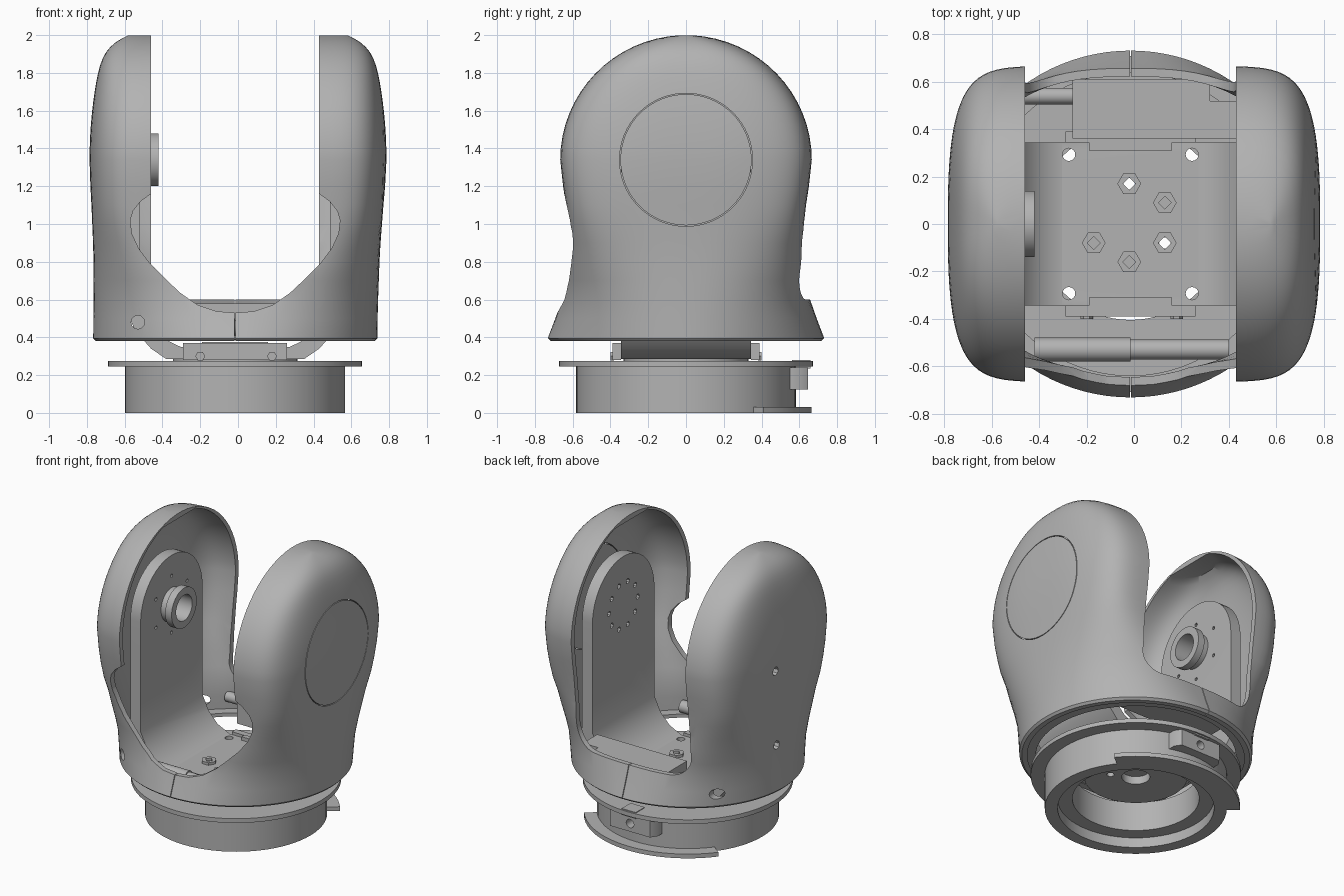
import bpy, bmesh
from math import pi, sin, cos, radians

cube = bpy.data.objects.get("Cube")
if cube:
    bpy.data.objects.remove(cube, do_unlink=True)

grey = bpy.data.materials.new("mid_grey")
grey.use_nodes = True
grey.diffuse_color = (0.45, 0.45, 0.45, 1)
grey.node_tree.nodes["Principled BSDF"].inputs["Base Color"].default_value = (0.45, 0.45, 0.45, 1)
CX = -0.015     # centre line of the base and the fork gap
PIVOT = 1.34    # height of the tilt axis


def finish(name, bm):
    bmesh.ops.recalc_face_normals(bm, faces=bm.faces)
    mesh = bpy.data.meshes.new(name)
    bm.to_mesh(mesh)
    bm.free()
    mesh.materials.append(grey)
    ob = bpy.data.objects.new(name, mesh)
    bpy.context.collection.objects.link(ob)
    return ob


def loft(name, rings):
    """Skin closed rings of equal length and cap both ends."""
    bm = bmesh.new()
    rows = [[bm.verts.new(p) for p in ring] for ring in rings]
    n = len(rows[0])
    for a, b in zip(rows, rows[1:]):
        for i in range(n):
            bm.faces.new((a[i], a[(i + 1) % n], b[(i + 1) % n], b[i]))
    bm.faces.new(rows[0])
    bm.faces.new(rows[-1])
    return finish(name, bm)


def extrude(name, profile, axis, lo, hi):
    """Extrude a 2D outline along x, y or z."""
    place = {"x": lambda p, t: (t, p[0], p[1]),
             "y": lambda p, t: (p[0], t, p[1]),
             "z": lambda p, t: (p[0], p[1], t)}[axis]
    return loft(name, [[place(p, t) for p in profile] for t in (lo, hi)])


def circle(u, v, r, n=32, start=0.0, sweep=2 * pi):
    return [(u + r * cos(start + sweep * i / n), v + r * sin(start + sweep * i / n)) for i in range(n)]


def rod(name, axis, u, v, r, lo, hi, n=32):
    return extrude(name, circle(u, v, r, n), axis, lo, hi)


def box(name, x, y, z):
    return extrude(name, [(x[0], y[0]), (x[1], y[0]), (x[1], y[1]), (x[0], y[1])], "z", *z)


def boolean(ob, cutters, mode="DIFFERENCE"):
    """Apply cutters one by one, then remove them."""
    for cutter in cutters:
        mod = ob.modifiers.new("cut", "BOOLEAN")
        mod.operation, mod.solver, mod.object = mode, "EXACT", cutter
        dg = bpy.context.evaluated_depsgraph_get()
        mesh = bpy.data.meshes.new_from_object(ob.evaluated_get(dg))
        ob.modifiers.clear()
        ob.data = mesh
        bpy.data.objects.remove(cutter, do_unlink=True)
    return ob


def lathe(name, profile, n=72):
    """Revolve a closed (radius, height) outline about the base axis."""
    bm = bmesh.new()
    rows = [[bm.verts.new((CX + r * cos(2 * pi * i / n), r * sin(2 * pi * i / n), z)) for r, z in profile]
            for i in range(n)]
    m = len(profile)
    for k in range(n):
        a, b = rows[k], rows[(k + 1) % n]
        for i in range(m):
            bm.faces.new((a[i], a[(i + 1) % m], b[(i + 1) % m], b[i]))
    return finish(name, bm)


# Fork shell: sections (height, half width, half depth, front flatness, side flatness)
sections = [(0.38, .738, .715, 2, 2), (0.395, .752, .732, 2, 2), (0.5, .752, .692, 2.3, 2.1),
            (0.6, .753, .657, 2.7, 2.2), (0.7, .755, .642, 3.4, 2.3), (0.8, .757, .633, 4.5, 2.4),
            (0.9, .761, .622, 6, 2.5), (1.0, .767, .627, 8, 2.6), (1.1, .773, .637, 9, 2.7),
            (1.2, .78, .652, 9, 2.8), (PIVOT, .786, .667, 9, 2.8)]
for k in range(1, 17):
    t = radians(87) * k / 16
    s = sin(t)
    sections.append((PIVOT + .66 * s, .786 - .09 * s ** 2 - .12 * s ** 12, .667 * cos(t), 9, 2.8))


def section(z, a, b, nx, ny, wall=0.0, count=96):
    shift = CX * max(0, 1 - (z - .38) / .9)
    ring = []
    for i in range(count):
        c, s = cos(2 * pi * i / count), sin(2 * pi * i / count)
        x = abs(c) ** (2 / nx) * (a - wall) * (1 if c > 0 else -1)
        y = abs(s) ** (2 / ny) * max(b - wall, .01) * (1 if s > 0 else -1)
        ring.append((x + shift, y, z))
    return ring


WALL = 0.035
inner = [section(*sec, wall=WALL) for sec in sections if sec[0] < 1.965]
shell = loft("fork_shell", inner[::-1] + [section(*sec) for sec in sections])

# Front opening: a bowl that flares out behind the arm edges
half = [(.1, .538), (.2, .572), (.29, .635), (.37, .71), (.45, .79), (.51, .87), (.547, .95),
        (.555, 1.02), (.54, 1.07), (.5, 1.12), (.445, 1.16), (.445, 2.2)]
bowl = [(CX - x, z) for x, z in reversed(half)] + [(CX, .53)] + [(CX + x, z) for x, z in half]
# Back opening: a straight slot with rounded lower corners
R = .15
slot = [(CX - .445, 2.2)] + circle(CX - .445 + R, .6 + R, R, 8, pi, pi / 2)
slot += [(CX - .445 + R, .6)] + circle(CX + .445 - R, .6 + R, R, 8, -pi / 2, pi / 2)
slot += [(CX + .445, .6 + R), (CX + .445, 2.2)]
cover_ring = rod("ring_cutter", "x", 0, PIVOT, .352, .5, 1, 64)
boolean(cover_ring, [rod("ring_core", "x", 0, PIVOT, .347, .4, 1.1, 64)])
boolean(shell, [
    extrude("bowl_cutter", bowl, "y", -1, .01),
    extrude("slot_cutter", slot, "y", 0, 1),
    cover_ring,
    rod("side_hole_upper", "x", .12, 1.26, .03, -1, -.6, 8),
    rod("side_hole_lower", "x", .08, .72, .03, -1, -.6, 8),
    rod("front_service_hole", "y", -.53, .48, .036, -1, 0, 12),
    rod("back_service_hole", "y", -.58, .48, .036, 0, 1, 12),
    box("seam", (CX - .0025, CX + .0025), (-1, 1), (.3, .7)),
])
lathe("shell_bottom_lip", [(.71, .385), (.71, .41), (.64, .41), (.64, .385)])

# Inner U bracket with bent corners and rounded arm tops
outer = [(.583, 1.8), (.583, .55), (.525, .43), (.445, .34), (.365, .285)]
inside = [(.29, .35), (.385, .395), (.455, .47), (.503, .57), (.503, 1.8)]
u_shape = [(CX - x, z) for x, z in outer] + [(CX + x, z) for x, z in reversed(outer)]
u_shape += [(CX + x, z) for x, z in reversed(inside)] + [(CX - x, z) for x, z in inside]
bracket = extrude("inner_bracket", u_shape, "y", -.345, .345)
arch = [(-.345, .2), (.345, .2)] + circle(0, PIVOT, .345, 32, 0, pi) + [(-.345, PIVOT)]
boolean(bracket, [extrude("arch", arch, "x", -1, 1)], "INTERSECT")
holes = [rod("corner_hole", "z", CX + .26 * sx, .293 * sy, .027, .1, .45, 16)
         for sx in (-1, 1) for sy in (-1, 1)]
holes.append(rod("shaft_hole", "x", 0, PIVOT, .09, -.7, -.4))
for k in range(10):
    t = radians(36 * k)
    holes.append(rod("bolt_hole", "x", .16 * cos(t), PIVOT + .16 * sin(t), .018, .4, .7, 8))
for k in range(6):
    t = radians(60 * k + 30)
    holes.append(rod("small_hole", "x", .2 * cos(t), PIVOT + .2 * sin(t), .012, -.7, -.4, 8))
boolean(bracket, holes)

# Bearing boss with a narrower neck on one arm
for name, r, start, end in (("boss_neck", .118, -.54, -.46), ("boss_flange", .14, -.47, -.42)):
    boolean(rod(name, "x", 0, PIVOT, r, start, end, 40),
            [rod("bore", "x", 0, PIVOT, .09, -.6, -.3)])

# Centre hub under the bracket floor
hub = lathe("centre_hub", [(.33, .23), (.33, .295), (.09, .295), (.09, .23)], 48)

# Hex bolts on the bracket floor, two of them open right through
for k, (x, y, through) in enumerate([(-.02, .17, True), (.13, .09, False), (.13, -.08, True),
                                     (-.02, -.16, False), (-.17, -.08, False)]):
    bolt = rod("floor_bolt_%d" % k, "z", x, y, .05, .345, .368, 6)
    boolean(bolt, [rod("socket", "z", x, y, .027, .3 if through else .352, .4, 4)])
    if through:
        for part in (bracket, hub):
            boolean(part, [rod("through_hole", "z", x, y, .024, .1, .5, 12)])

# Folded tabs, back tray and cross rods
for s, side in ((-1, "front"), (1, "back")):
    box(side + "_lip", (-.29, .26), sorted((.345 * s, .39 * s)), (.28, .37))
    box(side + "_tab", (-.19, .16), sorted((.31 * s, .345 * s)), (.345, .375))
    for x in (-.2, .18):
        rod(side + "_lip_bolt", "y", x, .3, .026, *sorted((.38 * s, .4 * s)), 6)
box("back_tray", (-.26, .32), (.36, .61), (.43, .58))
box("back_tray_end", (.31, .44), (.36, .52), (.43, .58))
rod("front_rod_thick", "x", -.53, .45, .05, -.42, -.015)
rod("front_rod_thin", "x", -.53, .45, .042, -.02, .4)
rod("back_rod", "x", .54, .5, .035, -.46, -.25)

# Base drum and flange
lathe("base_drum", [(.582, 0), (.582, .25), (.405, .25), (.405, .07), (.5, .07), (.5, 0)])
lathe("base_flange", [(.672, .245), (.672, .275), (.405, .275), (.405, .245)])

# Back clamp block and foot arc
clamp = extrude("clamp_block", [(-.2, .5), (.17, .5), (.17, .6), (.14, .645), (-.17, .645), (-.2, .6)],
                "z", .125, .24)
boolean(clamp, [lathe("drum_space", [(.57, .1), (.57, .3), (.3, .3), (.3, .1)]),
                rod("clamp_hole", "y", CX, .182, .03, .5, .7, 16)])
box("clamp_slide", (-.07, .04), (.56, .66), (.235, .28))
arc = [(CX + r * cos(t), r * sin(t)) for r, angles in ((.665, range(38, 143, 4)), (.575, range(142, 37, -4)))
       for t in map(radians, angles)]
extrude("foot_arc", arc, "z", 0, .03)

# Smooth shading with sharp edges kept
bpy.ops.object.select_all(action="DESELECT")
for ob in bpy.context.collection.objects:
    if ob.type == "MESH":
        ob.select_set(True)
        bpy.context.view_layer.objects.active = ob
bpy.ops.object.shade_smooth_by_angle(angle=radians(35))
